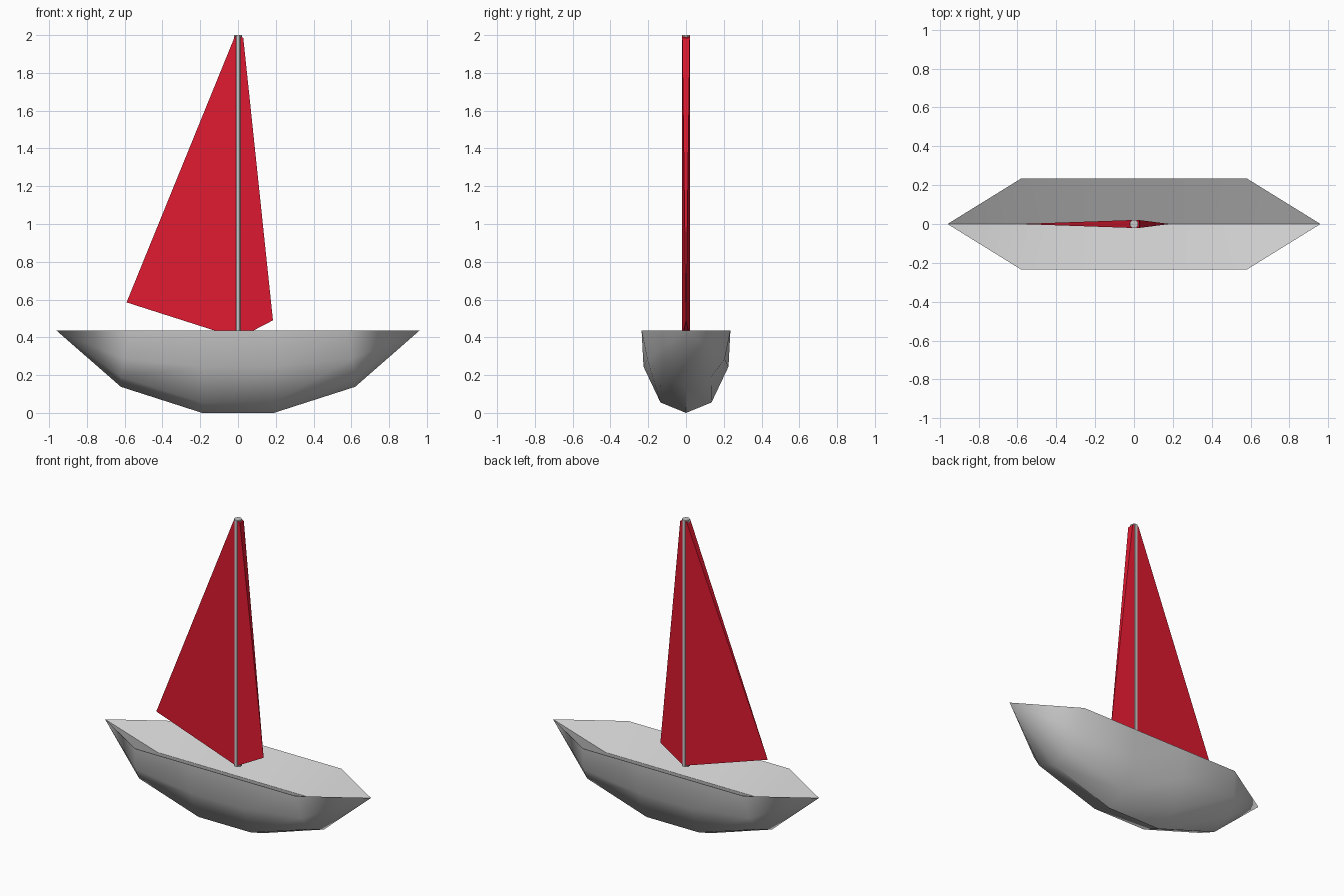
import bpy, math

if "Cube" in bpy.data.objects:
    bpy.data.objects.remove(bpy.data.objects["Cube"])


def make_mesh(name, verts, faces, color=None):
    me = bpy.data.meshes.new(name)
    me.from_pydata(verts, [], faces)
    ob = bpy.data.objects.new(name, me)
    bpy.context.collection.objects.link(ob)
    if color:
        me.materials.append(color)
    return ob


def smooth(ob, angle):
    bpy.ops.object.select_all(action='DESELECT')
    ob.select_set(True)
    bpy.context.view_layer.objects.active = ob
    bpy.ops.object.mode_set(mode='EDIT')
    bpy.ops.mesh.select_all(action='SELECT')
    bpy.ops.mesh.normals_make_consistent(inside=False)
    bpy.ops.object.mode_set(mode='OBJECT')
    bpy.ops.object.shade_smooth_by_angle(angle=math.radians(angle))


# Hull: half sections (x, y, z) from rim to keel, mirrored in x and y
mid = [(0.19, 0.235, 0.435), (0.19, 0.225, 0.245), (0.19, 0.135, 0.055), (0.19, 0, 0)]
end = [(0.58, 0.235, 0.435), (0.60, 0.205, 0.285), (0.62, 0.133, 0.19), (0.62, 0, 0.138)]
DECK_Z = 0.32  # lowest line of the V-shaped deck


def ring(half, sx):
    pts = [(sx * x, y, z) for x, y, z in half]
    pts += [(x, -y, z) for x, y, z in reversed(pts[:-1])]
    return pts + [(sx * half[0][0], 0, DECK_Z)]


rings = [ring(end, -1), ring(mid, -1), ring(mid, 1), ring(end, 1)]
n = len(rings[0])
verts = [p for r in rings for p in r] + [(-0.96, 0, 0.435), (0.96, 0, 0.435)]
faces = []
for i in range(n):
    j = (i + 1) % n
    for k in range(len(rings) - 1):
        faces.append((k * n + i, k * n + j, k * n + n + j, k * n + n + i))
    last = (len(rings) - 1) * n
    faces += [(j, i, len(verts) - 2), (last + i, last + j, len(verts) - 1)]
hull = make_mesh("hull", verts, faces)
smooth(hull, 40)

# Mast: slim eight-sided pole
bpy.ops.mesh.primitive_cylinder_add(vertices=8, radius=0.0235, depth=1.61,
                                    location=(0, 0, 1.195), rotation=(0, 0, math.pi / 8))
bpy.context.object.name = "mast"

# Sails: wedges, thick at the mast and running out to a point
red = bpy.data.materials.new("sail_red")
red.diffuse_color = (0.75, 0.01, 0.03, 1)
red.use_nodes = True
red.node_tree.nodes["Principled BSDF"].inputs["Base Color"].default_value = red.diffuse_color


def sail(name, luff_x, top_x, top_z, foot_z, tip):
    t = 0.02
    v = [(x, s * t, z) for x, z in ((luff_x, 1.995), (top_x, top_z), (luff_x, foot_z))
         for s in (-1, 1)] + [tip]
    f = [(0, 1, 3, 2), (0, 2, 6, 4), (1, 5, 6, 3), (2, 3, 6), (4, 6, 5), (0, 4, 5, 1)]
    ob = make_mesh(name, v, f, red)
    smooth(ob, 5)


sail("main_sail", -0.011, -0.018, 1.99, 0.40, (-0.59, 0, 0.585))
sail("fore_sail", 0.012, 0.028, 1.985, 0.40, (0.185, 0, 0.49))
